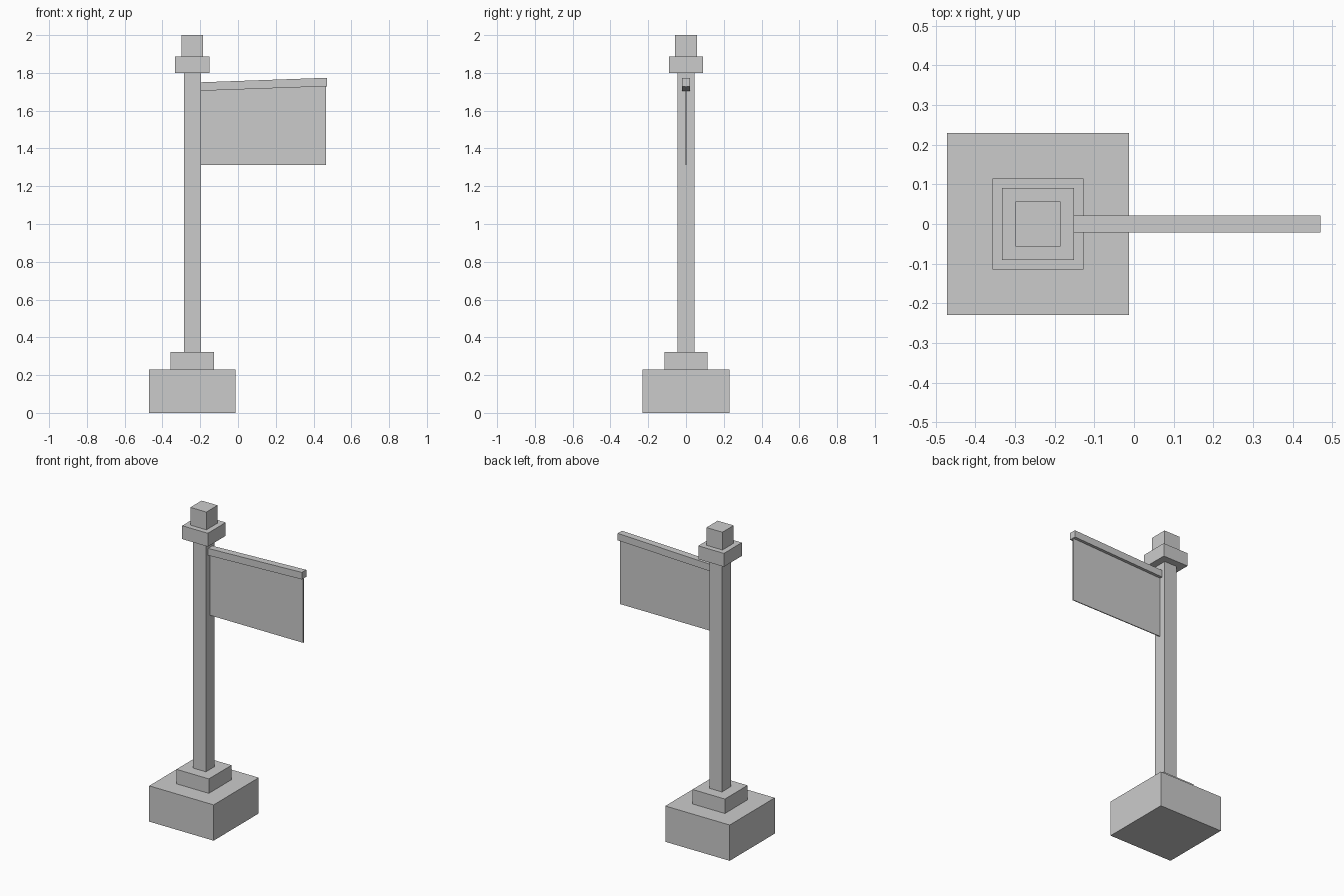
import bpy, bmesh

if "Cube" in bpy.data.objects:
    bpy.data.objects.remove(bpy.data.objects["Cube"])

CX = -0.242  # post axis


def block(name, x0, x1, half_y, z0, z1, rise_bottom=0.0, rise_top=0.0):
    """Box whose right-hand end can be raised to slope its bottom and top."""
    bm = bmesh.new()
    bmesh.ops.create_cube(bm, size=2)
    for v in bm.verts:
        right, top = v.co.x > 0, v.co.z > 0
        z = z1 if top else z0
        if right:
            z += rise_top if top else rise_bottom
        v.co = (x1 if right else x0, half_y if v.co.y > 0 else -half_y, z)
    mesh = bpy.data.meshes.new(name)
    bm.to_mesh(mesh)
    bm.free()
    obj = bpy.data.objects.new(name, mesh)
    bpy.context.collection.objects.link(obj)
    return obj


# Stacked square post parts: half width, bottom, top
for name, h, z0, z1 in [
    ("base", 0.229, 0.0, 0.23),
    ("plinth", 0.115, 0.23, 0.323),
    ("post", 0.045, 0.323, 1.80),
    ("collar", 0.091, 1.80, 1.886),
    ("finial", 0.057, 1.886, 2.0),
]:
    block(name, CX - h, CX + h, h, z0, z1)

# Slanted arm with a thin banner hanging below it
block("arm", -0.20, 0.47, 0.022, 1.705, 1.75, 0.024, 0.024)
block("banner", -0.20, 0.466, 0.003, 1.313, 1.706, 0.0, 0.024)
